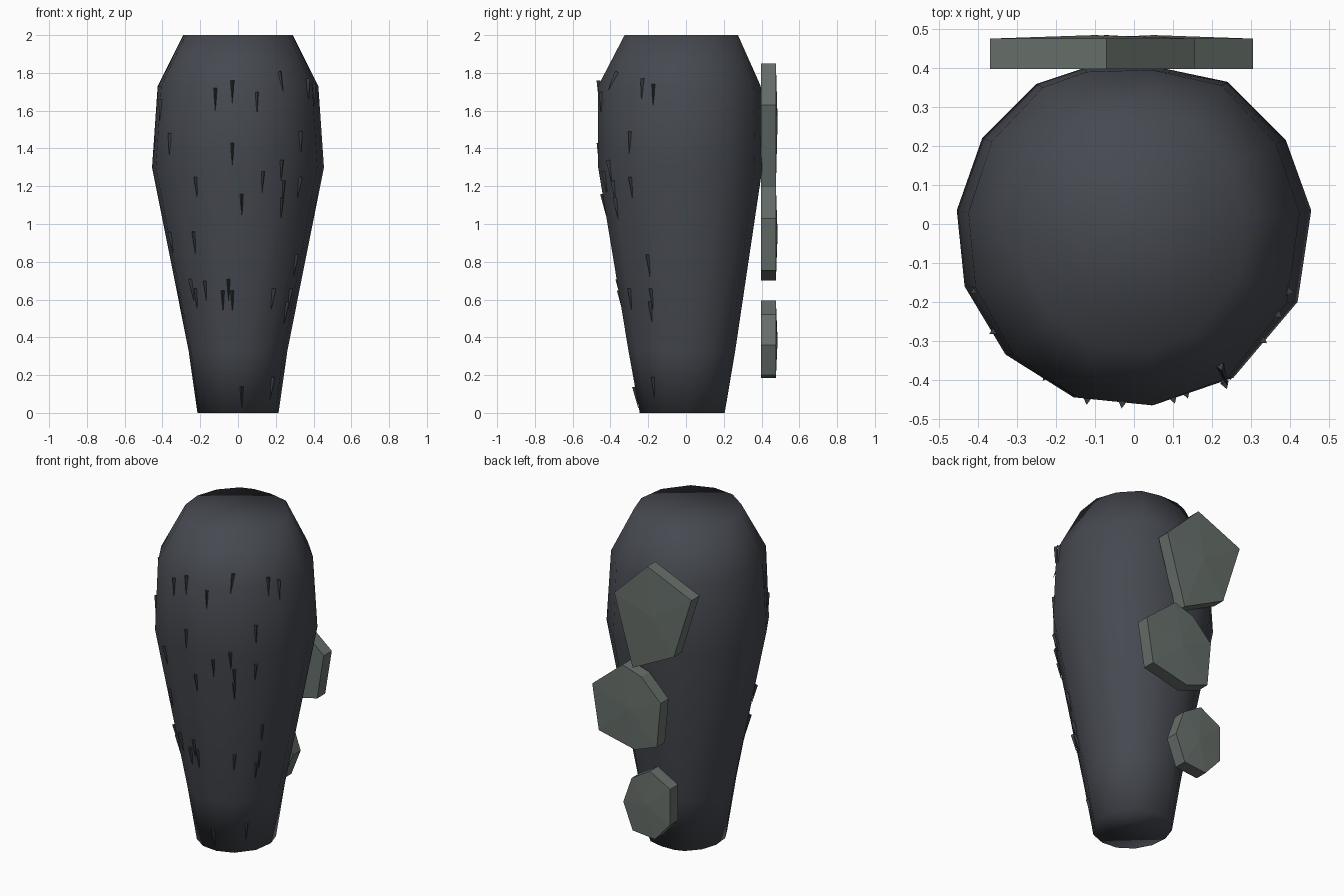
import bpy, bmesh, math
from mathutils import Vector
from mathutils.bvhtree import BVHTree

if "Cube" in bpy.data.objects:
    bpy.data.objects.remove(bpy.data.objects["Cube"])


def material(name, rgb):
    m = bpy.data.materials.new(name)
    m.diffuse_color = (*rgb, 1)
    m.use_nodes = True
    m.node_tree.nodes["Principled BSDF"].inputs["Base Color"].default_value = m.diffuse_color
    return m


BODY = material("charcoal hide", (0.060, 0.066, 0.079))
HAIR = material("dark bristle", (0.040, 0.045, 0.053))
STONE = material("grey green plate", (0.135, 0.160, 0.145))


def finish(name, bm, mat, smooth=False):
    bmesh.ops.recalc_face_normals(bm, faces=bm.faces[:])
    for f in bm.faces:
        f.smooth = smooth
    mesh = bpy.data.meshes.new(name)
    bm.to_mesh(mesh)
    mesh.materials.append(mat)
    ob = bpy.data.objects.new(name, mesh)
    bpy.context.collection.objects.link(ob)
    return ob


# Body: one irregular outline, scaled up the height
outline = [(.455, .035), (.39, .215), (.24, .365), (.05, .405), (-.13, .4), (-.25, .36),
           (-.39, .22), (-.455, .035), (-.435, -.16), (-.33, -.335), (-.155, -.445),
           (.05, -.465), (.255, -.395), (.42, -.2)]
levels = [(0, .472, .517, -.02), (.33, .575, .65, -.022), (1.3, 1, 1, -.03),
          (1.73, .935, .99, -.035), (2, .637, .69, -.025)]  # z, x scale, y scale, y centre
bm = bmesh.new()
rings = [[bm.verts.new((x * sx, (y + .03) * sy + cy, z)) for x, y in outline]
         for z, sx, sy, cy in levels]
n = len(outline)
for lo, hi in zip(rings, rings[1:]):
    for i in range(n):
        j = (i + 1) % n
        bm.faces.new((lo[i], lo[j], hi[j], hi[i]))
bm.faces.new(rings[0][::-1])
bm.faces.new(rings[-1])
bmesh.ops.recalc_face_normals(bm, faces=bm.faces[:])
surface = BVHTree.FromBMesh(bm)
finish("body", bm, BODY, True)
bm.free()

# Bristles: thin wedges lying on the front, points down (x, z of each middle)
spots = [(-.36, 1.42), (-.41, 1.6), (-.12, 1.66), (-.03, 1.7), (.10, 1.64), (.23, 1.75),
         (.33, 1.43), (.37, 1.71), (.4, 1.68), (-.03, 1.37), (-.22, 1.19), (.02, 1.1),
         (.23, 1.28), (.24, 1.17), (.23, 1.08), (.32, 1.19), (.13, 1.22), (-.35, .9),
         (-.23, .9), (-.24, .65), (-.22, .6), (-.17, .64), (-.08, .59), (-.05, .65),
         (-.03, .59), (.18, .6), (.25, .53), (.27, .6), (.3, .78), (.02, .08), (.175, .13)]
bm = bmesh.new()
for x, z in spots:
    hit, normal, _, _ = surface.ray_cast(Vector((x, -2, z)), Vector((0, 1, 0)))
    if hit is None:
        continue
    up = (Vector((0, 0, 1)) - normal * normal.z).normalized()
    side = up.cross(normal)
    top = hit + up * .06
    base = [bm.verts.new(top + side * a + normal * b)
            for a, b in ((-.011, -.003), (.011, -.003), (0, .016))]
    tip = bm.verts.new(hit - up * .06 + normal * .003)
    bm.faces.new(base)
    for i in range(3):
        bm.faces.new((base[i], base[(i + 1) % 3], tip))
finish("bristles", bm, HAIR)
bm.free()

# Back plates: faceted slabs with a slightly raised centre
plates = {
    "upper_plate": [(.155, 1.63), (-.07, 1.85), (-.37, 1.72), (-.25, 1.34), (.03, 1.20)],
    "middle_plate": [(.305, 1.03), (.10, 1.2), (-.03, 1.16), (-.16, 1.03), (-.135, .755),
                     (.016, .70), (.26, .755)],
    "lower_plate": [(.093, .36), (.037, .52), (-.087, .595), (-.225, .52), (-.225, .3),
                    (-.122, .185), (.03, .2)],
}
for name, pts in plates.items():
    bm = bmesh.new()
    inner = [bm.verts.new((x, .398, z)) for x, z in pts]
    outer = [bm.verts.new((x, .476, z)) for x, z in pts]
    k = len(pts)
    mid = bm.verts.new((sum(p[0] for p in pts) / k, .485, sum(p[1] for p in pts) / k))
    bm.faces.new(inner)
    for i in range(k):
        j = (i + 1) % k
        bm.faces.new((inner[i], inner[j], outer[j], outer[i]))
        bm.faces.new((outer[i], outer[j], mid))
    finish(name, bm, STONE)
    bm.free()
